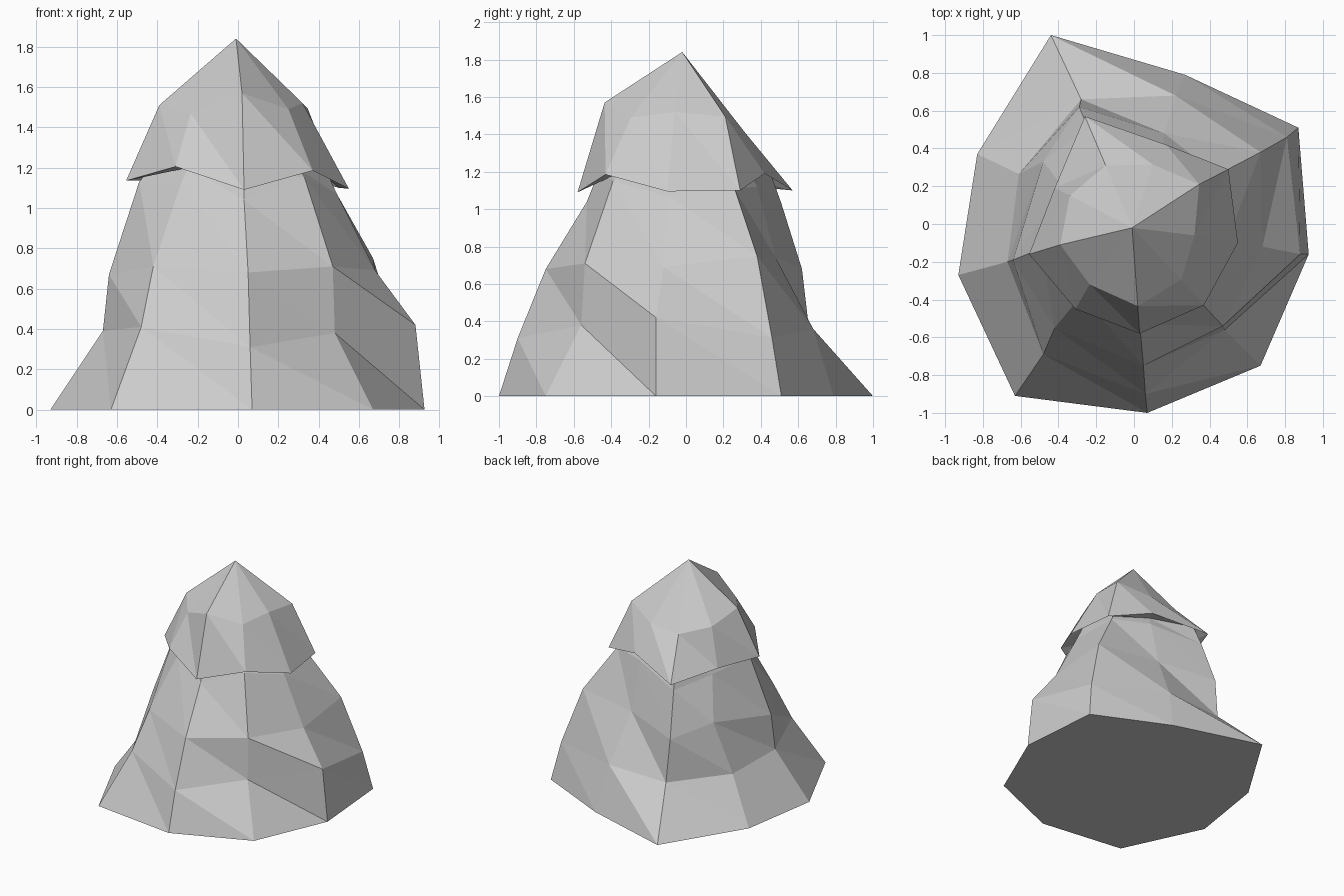
import bpy
import bmesh
from mathutils import Vector

APEX = (-0.01, -0.02, 1.84)


def loft(name, rings, fill_bottom=False, tip=None):
    """Flat-faced skin through nine-sided rings, with one diagonal direction."""
    bm = bmesh.new()
    loops = [[bm.verts.new(p) for p in ring] for ring in rings]
    n = len(loops[0])
    for lo, hi in zip(loops, loops[1:]):
        for i in range(n):
            j = (i + 1) % n
            bm.faces.new((lo[i], lo[j], hi[i]))
            bm.faces.new((lo[j], hi[j], hi[i]))
    if fill_bottom:
        bm.faces.new(loops[0][::-1])
    if tip:
        t = bm.verts.new(tip)
        for i in range(n):
            bm.faces.new((loops[-1][i], loops[-1][(i + 1) % n], t))
    mesh = bpy.data.meshes.new(name)
    bm.to_mesh(mesh)
    bm.free()
    obj = bpy.data.objects.new(name, mesh)
    bpy.context.collection.objects.link(obj)
    return obj


# Body cross-sections, counter-clockwise from the left side
foot = [(x, y, 0) for x, y in (
    (-.93, -.27), (-.63, -.91), (.07, -1), (.67, -.75), (.925, -.16),
    (.87, .51), (.27, .79), (-.44, 1), (-.83, .37))]
lower = [(-.67, -.20, .39), (-.48, -.69, .41), (.06, -.90, .31),
         (.48, -.56, .38), (.88, -.16, .42), (.81, .46, .31),
         (.22, .68, .36), (-.28, .66, .34), (-.61, .265, .35)]
middle = [(-.64, -.19, .67), (-.42, -.55, .71), (.05, -.75, .68),
          (.47, -.54, .71), (.68, -.12, .69), (.67, .38, .75),
          (.16, .48, .74), (-.29, .62, .68), (-.48, .33, .76)]
neck = [(-.49, -.13, 1.13), (-.28, -.38, 1.13), (.03, -.53, 1.04),
        (.33, -.39, 1.15), (.49, -.10, 1.07), (.44, .26, 1.11),
        (.15, .38, 1.12), (-.245, .51, 1.03), (-.38, .20, 1.08)]
# Hidden top of the neck, where the overhanging peak begins
seat = [(x * .88, y * .88, 1.2) for x, y, z in neck]
loft("mountain_body", [foot, lower, middle, neck, seat], fill_bottom=True)

# Overhanging peak: jagged rim, shoulder and tip
rim = [(-.555, -.16, 1.135), (-.31, -.45, 1.205), (.03, -.58, 1.09),
       (.37, -.43, 1.185), (.55, -.10, 1.095), (.50, .29, 1.10),
       (.17, .42, 1.19), (-.26, .57, 1.10), (-.42, .19, 1.135)]
shoulder = [(-.39, -.11, 1.51), (-.235, -.32, 1.47), (.02, -.435, 1.57),
            (.25, -.295, 1.49), (.32, -.06, 1.52), (.345, .21, 1.495),
            (.10, .315, 1.41), (-.15, .31, 1.39), (-.34, .15, 1.44)]
loft("mountain_peak", [seat, rim, shoulder], tip=APEX)
